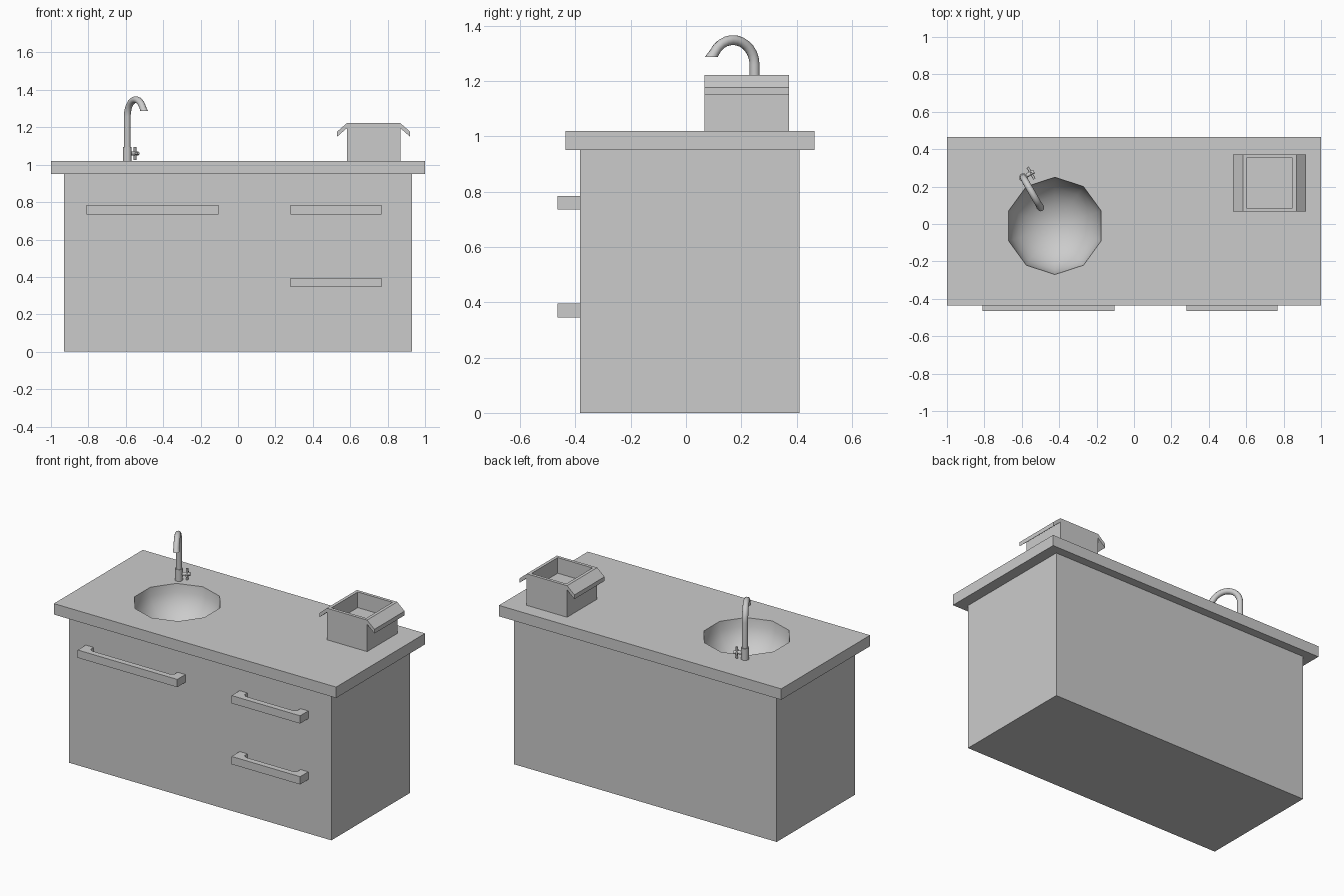
import bpy, bmesh, math
from mathutils import Vector, Matrix

if "Cube" in bpy.data.objects:
    bpy.data.objects.remove(bpy.data.objects["Cube"])


def finish(name, bm, smooth=False):
    bmesh.ops.recalc_face_normals(bm, faces=bm.faces)
    me = bpy.data.meshes.new(name)
    bm.to_mesh(me)
    bm.free()
    ob = bpy.data.objects.new(name, me)
    bpy.context.collection.objects.link(ob)
    if smooth:
        bpy.ops.object.select_all(action='DESELECT')
        ob.select_set(True)
        bpy.context.view_layer.objects.active = ob
        bpy.ops.object.shade_smooth_by_angle(angle=math.radians(50))
    return ob


def box_bm(lo, hi):
    lo, hi = Vector(lo), Vector(hi)
    bm = bmesh.new()
    m = Matrix.Translation((lo + hi) / 2) @ Matrix.Diagonal((*(hi - lo), 1))
    bmesh.ops.create_cube(bm, size=1, matrix=m)
    return bm


def top_face(bm):
    return max(bm.faces, key=lambda f: f.calc_center_median().z)


def prism(name, pts, offset):
    bm = bmesh.new()
    f = bm.faces.new([bm.verts.new(p) for p in pts])
    r = bmesh.ops.extrude_face_region(bm, geom=[f])
    bmesh.ops.translate(bm, vec=offset, verts=[v for v in r['geom'] if isinstance(v, bmesh.types.BMVert)])
    # recreate the starting cap when the extrusion consumed it
    edges = [e for e in bm.edges if e.is_boundary]
    if edges:
        bmesh.ops.holes_fill(bm, edges=edges)
    return finish(name, bm)


def loft(name, rings):
    bm = bmesh.new()
    loops = [[bm.verts.new(p) for p in ring] for ring in rings]
    n = len(loops[0])
    for a, b in zip(loops, loops[1:]):
        for i in range(n):
            bm.faces.new((a[i], a[(i + 1) % n], b[(i + 1) % n], b[i]))
    bm.faces.new(loops[0])
    bm.faces.new(loops[-1])
    return finish(name, bm, True)


def ring(c, u, v, ru, rv, n=12):
    return [c + u * ru * math.cos(2 * math.pi * i / n) + v * rv * math.sin(2 * math.pi * i / n)
            for i in range(n)]


def rod(name, a, b, r, n=12):
    d = (b - a).normalized()
    u = d.orthogonal().normalized()
    v = d.cross(u)
    return loft(name, [ring(p, u, v, r, r, n) for p in (a, b)])


# Cabinet body, open on top beneath the counter
bm = box_bm((-0.93, -0.383, 0), (0.93, 0.41, 0.952))
bmesh.ops.delete(bm, geom=[top_face(bm)], context='FACES_ONLY')
finish("cabinet", bm)

# Counter with a ten-sided sink hole
sink, R, TOP = Vector((-0.423, -0.01, 1.02)), 0.26, 1.02
counter = finish("countertop", box_bm((-1, -0.435, 0.95), (1, 0.465, TOP)))


def decagon(z, r):
    return [Vector((sink.x + r * math.sin(math.pi * i / 5), sink.y + r * math.cos(math.pi * i / 5), z))
            for i in range(10)]


cutter = prism("sink_cutter", decagon(0.9, R), (0, 0, 0.2))
cutter.hide_render = True
cutter.hide_viewport = True
mod = counter.modifiers.new("sink_hole", 'BOOLEAN')
mod.operation = 'DIFFERENCE'
mod.solver = 'EXACT'
mod.object = cutter

# Rounded sink bowl
bm = bmesh.new()
DEPTH, STEPS = 0.23, 7
loops = []
for k in range(STEPS):
    t = k / STEPS * math.pi / 2
    loops.append([bm.verts.new(p) for p in decagon(TOP - DEPTH * math.sin(t), R * math.cos(t))])
pole = bm.verts.new((sink.x, sink.y, TOP - DEPTH))
for a, b in zip(loops, loops[1:]):
    for i in range(10):
        bm.faces.new((a[i], a[(i + 1) % 10], b[(i + 1) % 10], b[i]))
for i in range(10):
    bm.faces.new((loops[-1][i], loops[-1][(i + 1) % 10], pole))
bowl = finish("sink_bowl", bm, True)
if bowl.data.polygons[-1].normal.z < 0:
    bowl.data.flip_normals()

# Drawer handles
def handle(name, x0, x1, z):
    half = [(0, -0.382), (0.055, -0.382), (0.055, -0.412), (0.075, -0.428)]
    front = [(x0, -0.465)]
    left = [(x0 + dx, y) for dx, y in half]
    right = [(x1 - dx, y) for dx, y in reversed(half)]
    pts = front + left + right + [(x1, -0.465)]
    prism(name, [(x, y, z) for x, y in pts], (0, 0, 0.05))


handle("door_handle", -0.81, -0.105, 0.735)
handle("upper_drawer_handle", 0.28, 0.766, 0.735)
handle("lower_drawer_handle", 0.28, 0.766, 0.345)

# Open box with two drooping side flaps
bm = box_bm((0.582, 0.067, TOP), (0.868, 0.372, 1.222))
f = top_face(bm)
bmesh.ops.inset_region(bm, faces=[f], thickness=0.028)
r = bmesh.ops.extrude_discrete_faces(bm, faces=[f])
bmesh.ops.translate(bm, vec=(0, 0, -0.1), verts=r['faces'][0].verts)
finish("open_box", bm)
for side, label in ((-1, "left"), (1, "right")):
    prof = [(0.143, 1.222), (0.195, 1.177), (0.195, 1.15), (0.143, 1.195)]
    prism(label + "_flap", [(0.725 + side * x, 0.067, z) for x, z in prof], (0, 0.305, 0))

# Faucet: collar, then a neck that rises and hooks over the sink
base = Vector((-0.592, 0.248, 0))
fwd = Vector((0.5, -math.sqrt(3) / 2, 0))
side = Vector((math.sqrt(3) / 2, 0.5, 0))
up = Vector((0, 0, 1))
rod("faucet_base", base + up * TOP, base + up * 1.095, 0.023)
r, arc, cz = 0.018, 0.09, 1.258
rings = [ring(base + up * 1.05, fwd, side, r, r)]
for k in range(12):
    a = math.pi - math.radians(150) * k / 11
    radial = fwd * math.cos(a) + up * math.sin(a)
    rings.append(ring(base + fwd * arc + up * cz + radial * arc, -radial, side, r, r))
rings.append(ring(base + fwd * 0.181 + up * 1.286, -fwd, side, 0.025, 0.02))
loft("faucet_neck", rings)

# Cross-shaped tap
hub = base + up * 1.06
rod("tap_stem", hub, hub + side * 0.066, 0.011)
c = hub + side * 0.048
for label, d in (("horizontal", fwd), ("vertical", up)):
    rod("tap_arm_" + label, c - d * 0.036, c + d * 0.036, 0.007, 8)
